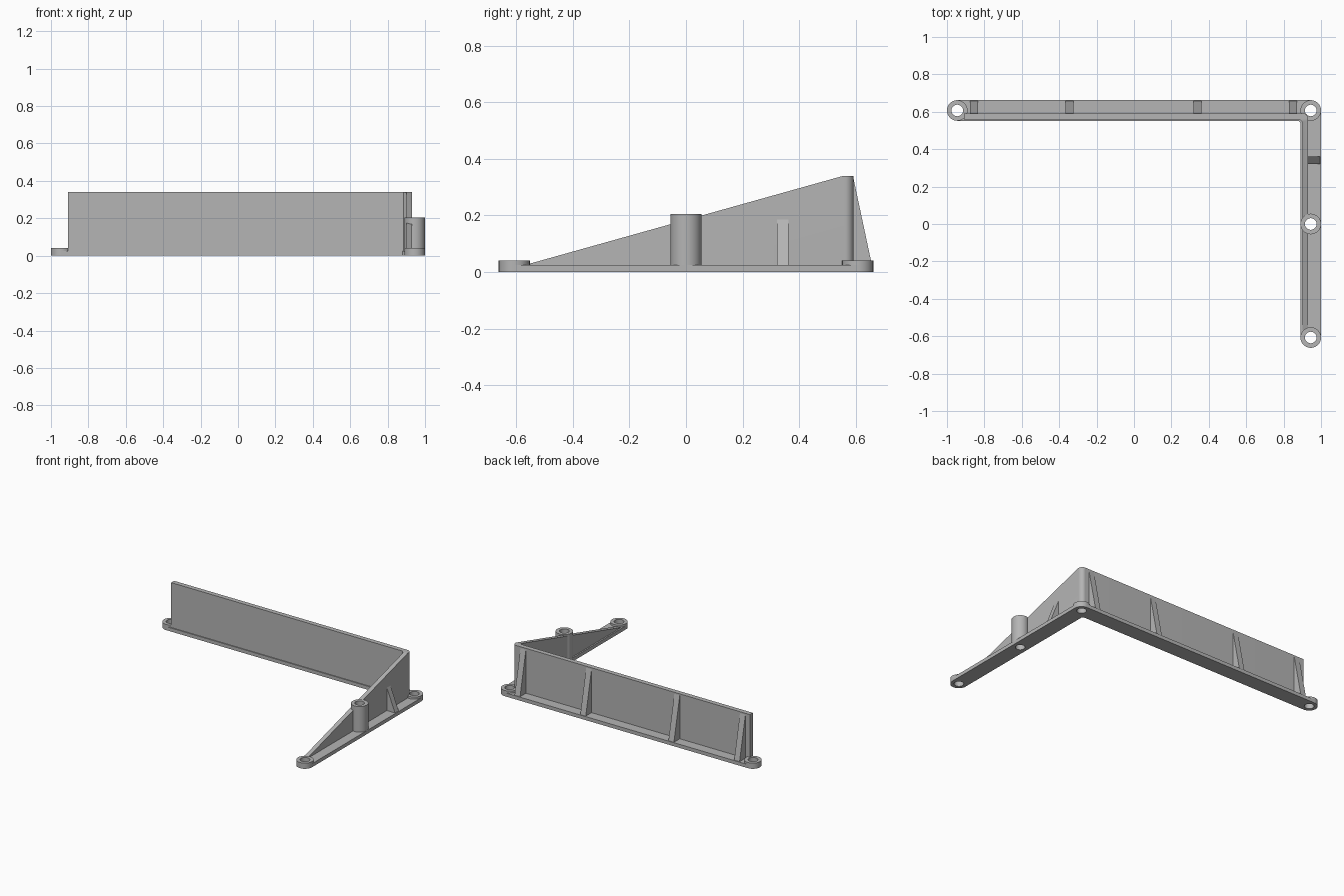
import bpy, bmesh
from math import sin, cos, pi
from mathutils import Vector

cube = bpy.data.objects.get("Cube")
if cube:
    bpy.data.objects.remove(cube, do_unlink=True)

grey = bpy.data.materials.new("plain grey")
grey.use_nodes = True
colour = (0.46, 0.46, 0.46, 1)
grey.diffuse_color = colour
grey.node_tree.nodes["Principled BSDF"].inputs["Base Color"].default_value = colour

X, Y = 0.945, 0.607          # screw hole centres
R, HOLE = 0.055, 0.031       # boss and hole radius
BASE, TOP = 0.025, 0.34      # base thickness and wall height
WALL_X, WALL_Y = 0.931, 0.592  # outer faces of the walls


def arc(cx, cy, r, start, end, n=12):
    return [(cx + r * cos(start + (end - start) * i / n),
             cy + r * sin(start + (end - start) * i / n)) for i in range(n + 1)]


def prism(name, points, offset, slope=None):
    """Extrude a flat outline; optionally slice off what lies above a plane."""
    bm = bmesh.new()
    face = bm.faces.new([bm.verts.new(p) for p in points])
    ext = bmesh.ops.extrude_face_region(bm, geom=[face])
    verts = [v for v in ext["geom"] if isinstance(v, bmesh.types.BMVert)]
    bmesh.ops.translate(bm, verts=verts, vec=offset)
    if slope:
        cut = bmesh.ops.bisect_plane(bm, geom=bm.verts[:] + bm.edges[:] + bm.faces[:],
                                     plane_co=slope[0], plane_no=slope[1], clear_outer=True)
        edges = [e for e in bm.edges if e.is_boundary]
        bmesh.ops.holes_fill(bm, edges=edges, sides=0)
    bmesh.ops.recalc_face_normals(bm, faces=bm.faces[:])
    mesh = bpy.data.meshes.new(name)
    bm.to_mesh(mesh)
    bm.free()
    mesh.materials.append(grey)
    obj = bpy.data.objects.new(name, mesh)
    bpy.context.collection.objects.link(obj)
    return obj


def cylinder(name, x, y, r, z0, z1):
    outline = [(px, py, z0) for px, py in arc(x, y, r, 0, 2 * pi, 48)[:-1]]
    return prism(name, outline, (0, 0, z1 - z0))


def drill(obj, x, y):
    cutter = cylinder("hole_cutter", x, y, HOLE, -0.1, 0.5)
    cutter.hide_render = True
    mod = obj.modifiers.new("hole", 'BOOLEAN')
    mod.operation, mod.solver, mod.object = 'DIFFERENCE', 'EXACT', cutter
    bpy.context.view_layer.objects.active = obj
    bpy.ops.object.modifier_apply(modifier=mod.name)
    bpy.data.objects.remove(cutter, do_unlink=True)


# L-shaped base strip, rounded at the outer corner
outline = [(-X, Y - R), (0.88, Y - R), (0.89, 0.54), (0.89, -Y), (X + R, -Y)]
outline += arc(X, Y, R, 0, pi / 2) + [(-X, Y + R)]
base = prism("base_strip", [(x, y, 0) for x, y in outline], (0, 0, BASE))

# L-shaped wall, rounded outside corner, side leg sliced to a slope
outline = [(-0.91, 0.559), (0.886, 0.559), (0.9, 0.545), (0.9, -0.57), (WALL_X, -0.57)]
outline += arc(WALL_X - 0.03, WALL_Y - 0.03, 0.03, 0, pi / 2) + [(-0.91, WALL_Y)]
wall = prism("wall", [(x, y, 0.01) for x, y in outline], (0, 0, TOP - 0.01),
             (Vector((0, 0.557, TOP)), Vector((0, -0.28, 1))))

# Screw bosses and tall post
parts = []
holes = {"back_right_boss": (-X, Y, 0.04), "back_left_boss": (X, Y, 0.04),
         "front_left_boss": (X, -Y, 0.04), "tall_post": (X, 0, 0.205)}
for name, (x, y, height) in holes.items():
    part = cylinder(name, x, y, R, 0, height)
    for target in (part, base, wall):
        drill(target, x, y)
    parts.append(part)

# Triangular ribs behind the back wall
for i, x in enumerate((-0.855, -0.345, 0.34, 0.85)):
    profile = [(WALL_Y - 0.005, 0.02), (0.658, 0.02), (WALL_Y, 0.33), (WALL_Y - 0.005, 0.33)]
    prism(f"back_rib_{i + 1}", [(x - 0.021, y, z) for y, z in profile], (0.042, 0, 0))

# Single rib outside the side wall
profile = [(WALL_X - 0.005, 0.02), (0.996, 0.02), (WALL_X, 0.185), (WALL_X - 0.005, 0.185)]
prism("side_rib", [(x, 0.322, z) for x, z in profile], (0, 0.04, 0))

# Smooth the round parts, keeping edges sharp
bpy.ops.object.select_all(action='DESELECT')
for obj in [base, wall] + parts:
    obj.select_set(True)
bpy.context.view_layer.objects.active = base
bpy.ops.object.shade_smooth_by_angle(angle=pi / 6)
